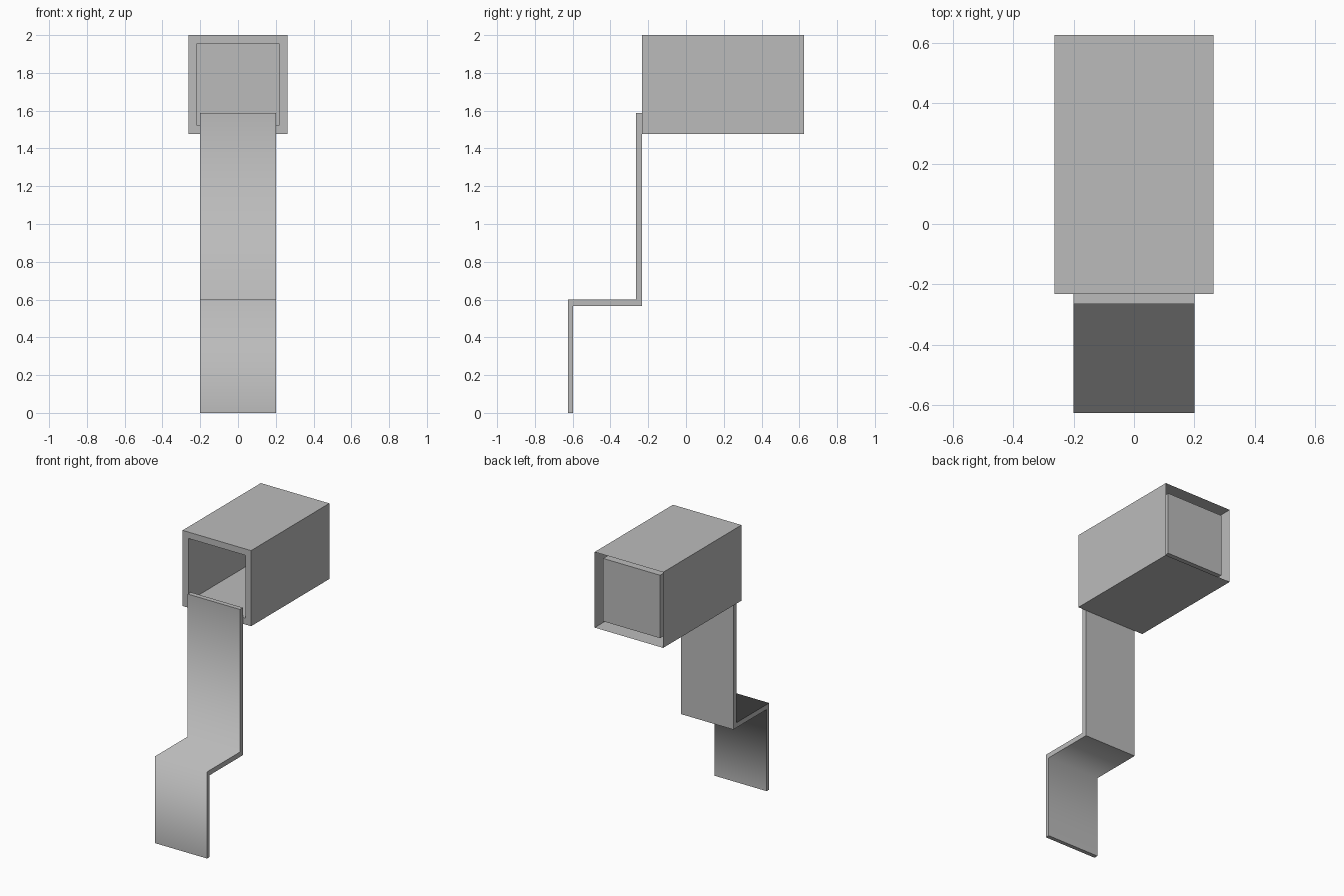
import bpy, bmesh
from mathutils import Matrix, Vector

cube = bpy.data.objects.get("Cube")
if cube:
    bpy.data.objects.remove(cube, do_unlink=True)

# One plain grey for everything
GREY = (0.5, 0.5, 0.5, 1)
grey = bpy.data.materials.new("plain grey")
grey.use_nodes = True
grey.diffuse_color = GREY
grey.node_tree.nodes["Principled BSDF"].inputs["Base Color"].default_value = GREY


def finish(bm, name):
    mesh = bpy.data.meshes.new(name)
    bm.to_mesh(mesh)
    bm.free()
    mesh.materials.append(grey)
    obj = bpy.data.objects.new(name, mesh)
    bpy.context.collection.objects.link(obj)
    return obj


# Box housing: thin shell open at the back, with a square pocket pushed in from the front
WIDTH, FRONT, BACK, BOTTOM, TOP = 0.525, -0.232, 0.625, 1.476, 2.0
RIM, RECESS = 0.0625, 0.03
bm = bmesh.new()
centre = Vector((0, (FRONT + BACK) / 2, (BOTTOM + TOP) / 2))
size = (WIDTH, BACK - FRONT, TOP - BOTTOM, 1)
bmesh.ops.create_cube(bm, size=1, matrix=Matrix.Translation(centre) @ Matrix.Diagonal(size))
back = max(bm.faces, key=lambda f: f.calc_center_median().y)
bmesh.ops.delete(bm, geom=[back], context='FACES_ONLY')
mouth = min(bm.faces, key=lambda f: f.calc_center_median().y)
bmesh.ops.inset_region(bm, faces=[mouth], thickness=RIM)
end = bmesh.ops.extrude_discrete_faces(bm, faces=[mouth])["faces"][0]
bmesh.ops.translate(bm, verts=end.verts, vec=(0, BACK - FRONT - RECESS, 0))
finish(bm, "box_housing")

# Stepped strap: front and back outlines (y, z) joined by quads, then given width
front_line = [(-0.625, 0), (-0.625, 0.6), (-0.265, 0.6), (-0.265, 1.588)]
back_line = [(-0.597, 0), (-0.597, 0.566), (-0.232, 0.566), (-0.232, 1.588)]
HALF = 0.2
bm = bmesh.new()
f = [bm.verts.new((-HALF, y, z)) for y, z in front_line]
b = [bm.verts.new((-HALF, y, z)) for y, z in back_line]
side = [bm.faces.new((f[i], f[i + 1], b[i + 1], b[i])) for i in range(len(f) - 1)]
grown = bmesh.ops.extrude_face_region(bm, geom=side, use_keep_orig=True)["geom"]
bmesh.ops.translate(bm, vec=(2 * HALF, 0, 0),
                    verts=[v for v in grown if isinstance(v, bmesh.types.BMVert)])
bmesh.ops.recalc_face_normals(bm, faces=bm.faces)

# Shading flows along the bends, with crisp sides, ends and lower back corner
for face in bm.faces:
    face.smooth = True
for edge in bm.edges:
    across = abs(edge.verts[0].co.x - edge.verts[1].co.x) > HALF
    y, z = edge.verts[0].co.yz
    bend = 0.1 < z < 1.5 and not (y > -0.25 and z < 0.6)
    edge.smooth = across and bend
finish(bm, "stepped_strap")
